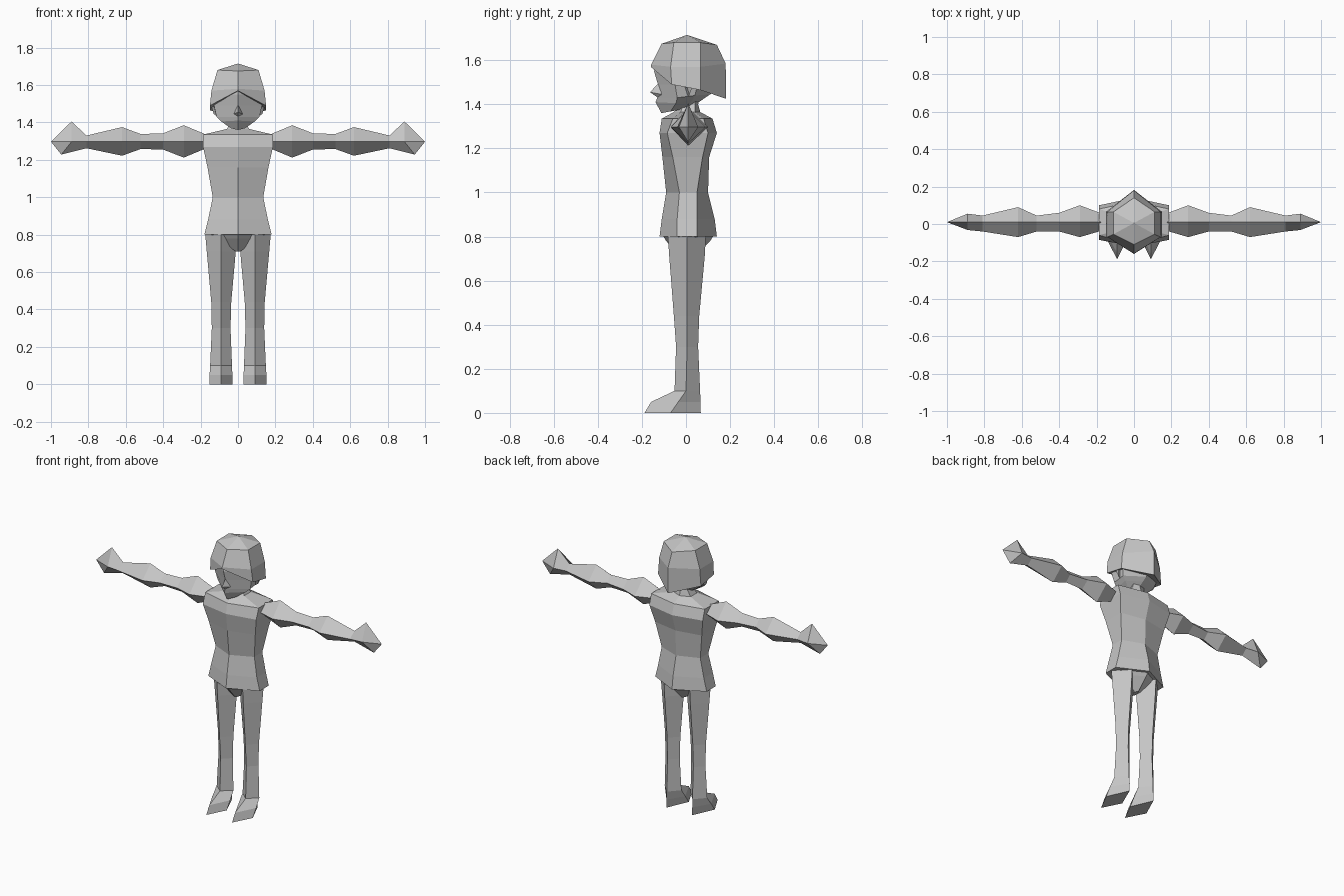
import bpy, bmesh

skin = bpy.data.materials.new("plain_grey")
skin.diffuse_color = (0.56, 0.56, 0.56, 1)


def loft(name, rings):
    """Skin a list of equal rings (or single end points) into a closed flat-shaded part."""
    bm = bmesh.new()
    loops = [[bm.verts.new(p) for p in r] for r in rings]
    for a, b in zip(loops, loops[1:]):
        n = max(len(a), len(b))
        for i in range(n):
            j = (i + 1) % n
            if len(a) == 1:
                bm.faces.new((a[0], b[i], b[j]))
            elif len(b) == 1:
                bm.faces.new((a[i], a[j], b[0]))
            else:
                bm.faces.new((a[i], a[j], b[j], b[i]))
    for end in (loops[0], loops[-1]):
        if len(end) > 2:
            bm.faces.new(end)
    bmesh.ops.recalc_face_normals(bm, faces=bm.faces)
    mesh = bpy.data.meshes.new(name)
    bm.to_mesh(mesh)
    bm.free()
    mesh.materials.append(skin)
    obj = bpy.data.objects.new(name, mesh)
    bpy.context.collection.objects.link(obj)
    return obj


def hexa(w, front, side_front, side_back, back):
    """Six-sided ring; each corner is (y, z), the side corners sit at +-w."""
    (fy, fz), (ay, az), (by, bz), (ky, kz) = front, side_front, side_back, back
    return [(0, fy, fz), (w, ay, az), (w, by, bz), (0, ky, kz), (-w, by, bz), (-w, ay, az)]


def flat_hexa(z, w, f, sf, sb, b):
    return hexa(w, (f, z), (sf, z), (sb, z), (b, z))


# Torso with shoulders and neck
loft("torso", [flat_hexa(*r) for r in (
    (0.80, 0.18, -0.12, -0.04, 0.05, 0.14),
    (0.88, 0.16, -0.11, -0.04, 0.05, 0.13),
    (1.00, 0.135, -0.09, -0.03, 0.05, 0.10),
    (1.16, 0.163, -0.107, -0.06, 0.075, 0.105),
    (1.27, 0.187, -0.12, -0.085, 0.10, 0.14),
    (1.335, 0.187, -0.11, -0.06, 0.08, 0.12),
    (1.365, 0.06, -0.055, -0.025, 0.04, 0.065),
    (1.40, 0.04, -0.025, -0.01, 0.04, 0.055),
    (1.46, 0.04, -0.02, -0.01, 0.05, 0.07))])

# Pelvis
loft("pelvis", [flat_hexa(*r) for r in (
    (0.805, 0.15, -0.105, -0.035, 0.045, 0.125),
    (0.78, 0.11, -0.09, -0.03, 0.04, 0.11),
    (0.71, 0.012, -0.03, -0.015, 0.02, 0.04))])

# Face and jaw
loft("face", [
    flat_hexa(1.60, 0.115, -0.13, -0.05, 0.05, 0.13),
    flat_hexa(1.55, 0.125, -0.145, -0.055, 0.05, 0.14),
    hexa(0.128, (-0.127, 1.49), (-0.05, 1.49), (0.05, 1.48), (0.13, 1.47)),
    hexa(0.115, (-0.13, 1.43), (-0.04, 1.43), (0.04, 1.44), (0.11, 1.445)),
    hexa(0.09, (-0.138, 1.41), (-0.045, 1.405), (0.03, 1.42), (0.08, 1.425)),
    hexa(0.035, (-0.112, 1.36), (-0.07, 1.368), (0.0, 1.38), (0.03, 1.39))])

# Nose
loft("nose", [
    [(0, -0.122, 1.50)],
    [(0, -0.163, 1.455), (0.025, -0.11, 1.445), (-0.025, -0.11, 1.445)],
    [(0, -0.125, 1.428)]])

# Hair cap, longer at the back
loft("hair", [
    [(0, 0.005, 1.715)],
    hexa(0.11, (-0.11, 1.675), (-0.055, 1.68), (0.065, 1.68), (0.14, 1.67)),
    hexa(0.142, (-0.158, 1.58), (-0.07, 1.57), (0.065, 1.57), (0.18, 1.585)),
    hexa(0.15, (-0.16, 1.57), (-0.065, 1.49), (0.065, 1.465), (0.182, 1.425)),
    hexa(0.11, (-0.12, 1.565), (-0.05, 1.50), (0.045, 1.48), (0.11, 1.455))])


def ring4(x, z, front, back, top, bottom):
    """Diamond section across an arm."""
    return [(x, front, z), (x, 0.01, top), (x, back, z), (x, 0.01, bottom)]


for side, s in (("left", 1), ("right", -1)):
    def flip(rings):
        return [[(s * x, y, z) for x, y, z in r] for r in rings]

    # Arm and pointed hand with raised thumb
    stations = [ring4(x, 1.297, f, b, t, u) for x, f, b, t, u in (
        (0.17, -0.035, 0.055, 1.335, 1.262),
        (0.29, -0.07, 0.10, 1.385, 1.212),
        (0.40, -0.04, 0.06, 1.342, 1.255),
        (0.52, -0.04, 0.045, 1.338, 1.258),
        (0.62, -0.07, 0.09, 1.375, 1.222),
        (0.81, -0.04, 0.045, 1.33, 1.262))]
    hand = [(0.89, -0.032, 1.297), (0.89, 0.01, 1.405),
            (0.89, 0.055, 1.297), (0.945, 0.01, 1.228)]
    loft(side + "_arm", flip(stations + [hand, [(1.0, 0.01, 1.297)]]))

    # Leg and pointed foot: z, inner x, outer x, front y, side y, back y
    loft(side + "_leg", flip([
        [(0.09, f, z), (o, m, z), (0.09, b, z), (i, m, z)]
        for z, i, o, f, m, b in (
            (0.80, 0.01, 0.175, -0.082, 0.005, 0.09),
            (0.71, 0.012, 0.167, -0.076, 0.005, 0.085),
            (0.44, 0.036, 0.143, -0.055, 0.005, 0.06),
            (0.30, 0.04, 0.14, -0.045, 0.005, 0.055),
            (0.10, 0.032, 0.149, -0.052, 0.0, 0.064),
            (0.05, 0.03, 0.152, -0.158, -0.035, 0.066),
            (0.0, 0.03, 0.152, -0.188, -0.07, 0.067))]))

    # Ear
    loft(side + "_ear", flip([
        [(0.115, -0.02, 1.50), (0.115, 0.03, 1.50), (0.115, 0.01, 1.435)],
        [(0.145, 0.0, 1.49), (0.145, 0.035, 1.49), (0.13, 0.015, 1.445)]]))
